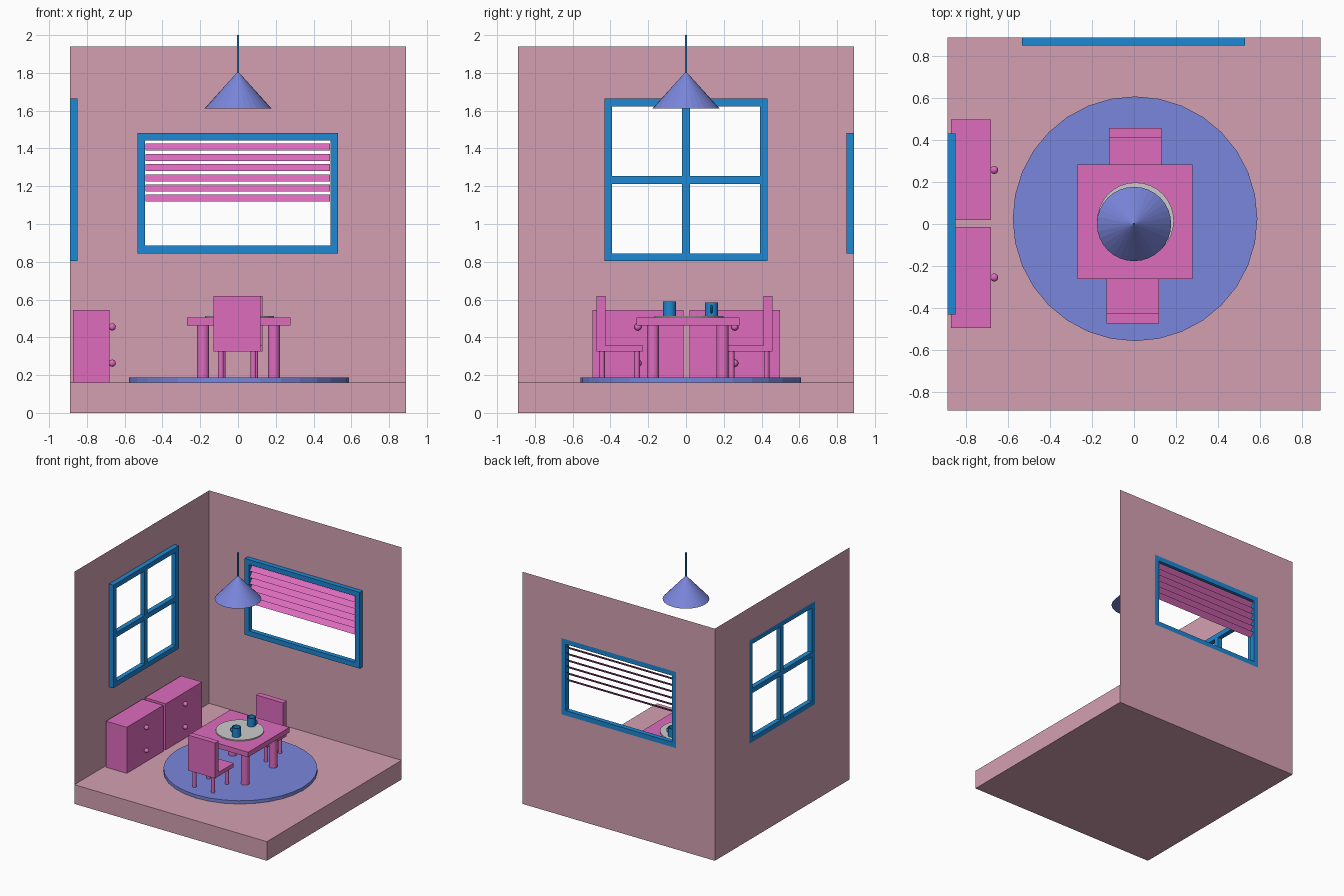
import bpy, bmesh, math
from mathutils import Matrix, Vector

if "Cube" in bpy.data.objects:
    bpy.data.objects.remove(bpy.data.objects["Cube"])


def material(name, r, g, b):
    lin = [((c / 255 + 0.055) / 1.055) ** 2.4 for c in (r, g, b)]
    m = bpy.data.materials.new(name)
    m.diffuse_color = (*lin, 1)
    m.use_nodes = True
    m.node_tree.nodes["Principled BSDF"].inputs["Base Color"].default_value = m.diffuse_color
    return m


ROSE = material("rose_wall", 212, 160, 178)
PINK = material("pink_furniture", 222, 108, 190)
BLUE = material("blue_frame", 30, 136, 210)
LILAC = material("lilac_fabric", 122, 134, 220)


def finish(name, bm, mat=None):
    me = bpy.data.meshes.new(name)
    bm.to_mesh(me)
    bm.free()
    ob = bpy.data.objects.new(name, me)
    bpy.context.collection.objects.link(ob)
    if mat:
        me.materials.append(mat)
    return ob


def add_box(bm, lo, hi):
    lo, hi = Vector(lo), Vector(hi)
    mat = Matrix.Translation((lo + hi) / 2) @ Matrix.Diagonal((*(hi - lo), 1))
    bmesh.ops.create_cube(bm, size=1, matrix=mat)


def box(name, lo, hi, mat):
    bm = bmesh.new()
    add_box(bm, lo, hi)
    return finish(name, bm, mat)


def cylinder(name, x, y, z0, z1, r, mat=None, r2=None, n=32):
    bm = bmesh.new()
    bmesh.ops.create_cone(bm, cap_ends=True, segments=n, radius1=r, radius2=r if r2 is None else r2,
                          depth=z1 - z0, matrix=Matrix.Translation((x, y, (z0 + z1) / 2)))
    return finish(name, bm, mat)


def corners(rect):
    u0, u1, z0, z1 = rect
    return [(u0, z0), (u1, z0), (u1, z1), (u0, z1)]


def add_ring(bm, place, outer, inner, depth=0):
    """Rectangle with a rectangular hole; place maps (u, z, inset) to 3D."""
    layers = []
    for d in ([0, depth] if depth else [0]):
        o, i = ([bm.verts.new(place(u, z, d)) for u, z in corners(r)] for r in (outer, inner))
        layers.append((o, i))
        for k in range(4):
            j = (k + 1) % 4
            bm.faces.new((o[k], o[j], i[j], i[k]))
    if depth:
        for a, b in zip(*layers):
            for k in range(4):
                j = (k + 1) % 4
                bm.faces.new((a[k], a[j], b[j], b[k]))
        bmesh.ops.recalc_face_normals(bm, faces=bm.faces)


H, FLOOR, TOP, RUG = 0.89, 0.16, 1.94, 0.187


def on_back(u, z, d):
    return (u, H - d, z)


def on_left(u, z, d):
    return (-H + d, u, z)


BACK_WIN = (-0.533, 0.53, 0.845, 1.482)
LEFT_WIN = (-0.432, 0.432, 0.803, 1.664)


def shrink(r, t):
    return (r[0] + t, r[1] - t, r[2] + t, r[3] - t)


# room: floor slab whose hidden sides are the two thin walls
bm = bmesh.new()
for quad in ([(-H, -H, FLOOR), (H, -H, FLOOR), (H, H, FLOOR), (-H, H, FLOOR)],
             [(-H, -H, 0), (-H, H, 0), (H, H, 0), (H, -H, 0)],
             [(-H, -H, 0), (H, -H, 0), (H, -H, FLOOR), (-H, -H, FLOOR)],
             [(H, -H, 0), (H, H, 0), (H, H, FLOOR), (H, -H, FLOOR)]):
    bm.faces.new([bm.verts.new(p) for p in quad])
add_ring(bm, on_back, (-H, H, 0, TOP), BACK_WIN)
add_ring(bm, on_left, (-H, H, 0, TOP), LEFT_WIN)
finish("room_shell", bm, ROSE)

# window frames
for name, place, rect in (("back_window_frame", on_back, BACK_WIN), ("left_window_frame", on_left, LEFT_WIN)):
    bm = bmesh.new()
    add_ring(bm, place, rect, shrink(rect, 0.041), 0.04)
    finish(name, bm, BLUE)
box("left_window_upright", (-H, -0.02, 0.844), (-0.85, 0.02, 1.623), BLUE)
for side, y0, y1 in (("front", -0.391, -0.02), ("rear", 0.02, 0.391)):
    box(f"left_window_{side}_crossbar", (-H, y0, 1.212), (-0.85, y1, 1.253), BLUE)

# tilted blind slats
bm = bmesh.new()
for k in range(6):
    z = 1.388 - 0.054 * k
    bm.faces.new([bm.verts.new(p) for p in ((-0.489, 0.851, z), (0.486, 0.851, z),
                                            (0.486, 0.887, z + 0.037), (-0.489, 0.887, z + 0.037))])
finish("blind_slats", bm, PINK)

# rug
cylinder("rug", 0.005, 0.025, FLOOR, RUG, 0.583, LILAC)

# table
box("table_top", (-0.27, -0.263, 0.462), (0.278, 0.283, 0.504), PINK)
for x in (-0.185, 0.19):
    for y in (-0.175, 0.194):
        cylinder("table_leg", x, y, RUG, 0.462, 0.032, PINK)
cylinder("place_mat", 0.007, 0.015, 0.504, 0.513, 0.183)


# chairs: s = 1 for the front one, -1 for the turned rear one
def chair(label, s):
    turn = Matrix.Translation((0, -0.009, 0)) @ Matrix.Rotation(0 if s > 0 else math.pi, 4, 'Z')
    bm = bmesh.new()
    # side profile of backrest and seat in one piece
    prof = [(-0.466, 0.324), (-0.219, 0.324), (-0.219, 0.357), (-0.418, 0.357), (-0.418, 0.62), (-0.466, 0.62)]
    face = bm.faces.new([bm.verts.new((-0.13, y, z)) for y, z in prof])
    ext = bmesh.ops.extrude_face_region(bm, geom=[face])
    bmesh.ops.translate(bm, vec=(0.25, 0, 0), verts=[v for v in ext["geom"] if isinstance(v, bmesh.types.BMVert)])
    bmesh.ops.recalc_face_normals(bm, faces=bm.faces)
    bm.transform(turn)
    finish(label + "_chair_seat_and_back", bm, PINK)
    for x in (-0.091, 0.081):
        for y in (-0.436, -0.25):
            p = turn @ Vector((x, y, 0))
            cylinder(label + "_chair_leg", p.x, p.y, RUG, 0.324, 0.015, PINK)


chair("front", 1)
chair("rear", -1)

# cabinets with round knobs
for label, y0, y1 in (("front", -0.496, -0.014), ("rear", 0.018, 0.498)):
    box(label + "_cabinet", (-0.873, y0, FLOOR), (-0.681, y1, 0.545), PINK)
    for z in (0.263, 0.455):
        bm = bmesh.new()
        bmesh.ops.create_uvsphere(bm, u_segments=20, v_segments=12, radius=0.019,
                                  matrix=Matrix.Translation((-0.666, (y0 + y1) / 2, z)))
        for f in bm.faces:
            f.smooth = True
        finish(label + "_cabinet_knob", bm, PINK)


# mugs: hollowed cylinder plus ring handle
def mug(label, x, y, top, side):
    base, r = 0.513, 0.034
    ob = cylinder(label + "_mug", x, y, base, top, r, BLUE)
    bm = bmesh.new()
    bm.from_mesh(ob.data)
    bm.faces.ensure_lookup_table()
    rim = max(bm.faces, key=lambda f: f.calc_center_median().z)
    bmesh.ops.inset_region(bm, faces=[rim], thickness=0.005)
    ext = bmesh.ops.extrude_discrete_faces(bm, faces=[rim])["faces"][0]
    bmesh.ops.translate(bm, vec=(0, 0, base + 0.008 - top), verts=ext.verts)
    # close the inner wall between the rim loop and the dropped floor
    loops = [e for e in bm.edges if e.is_boundary]
    bmesh.ops.bridge_loops(bm, edges=loops)
    bmesh.ops.recalc_face_normals(bm, faces=bm.faces)
    bm.to_mesh(ob.data)
    bm.free()
    bpy.ops.mesh.primitive_torus_add(major_segments=24, minor_segments=8, major_radius=0.018, minor_radius=0.005,
                                     location=(x + side * r, y, (base + top) / 2), rotation=(math.pi / 2, 0, 0))
    handle = bpy.context.object
    handle.name = label + "_mug_handle"
    handle.data.materials.append(BLUE)


mug("front", 0.045, -0.087, 0.589, -1)
mug("rear", 0.03, 0.135, 0.584, 1)

# hanging lamp
cylinder("lamp_shade", 0, 0, 1.612, 1.808, 0.177, LILAC, r2=0)
cylinder("lamp_cord", 0, 0, 1.79, 2.0, 0.006, BLUE, n=16)
